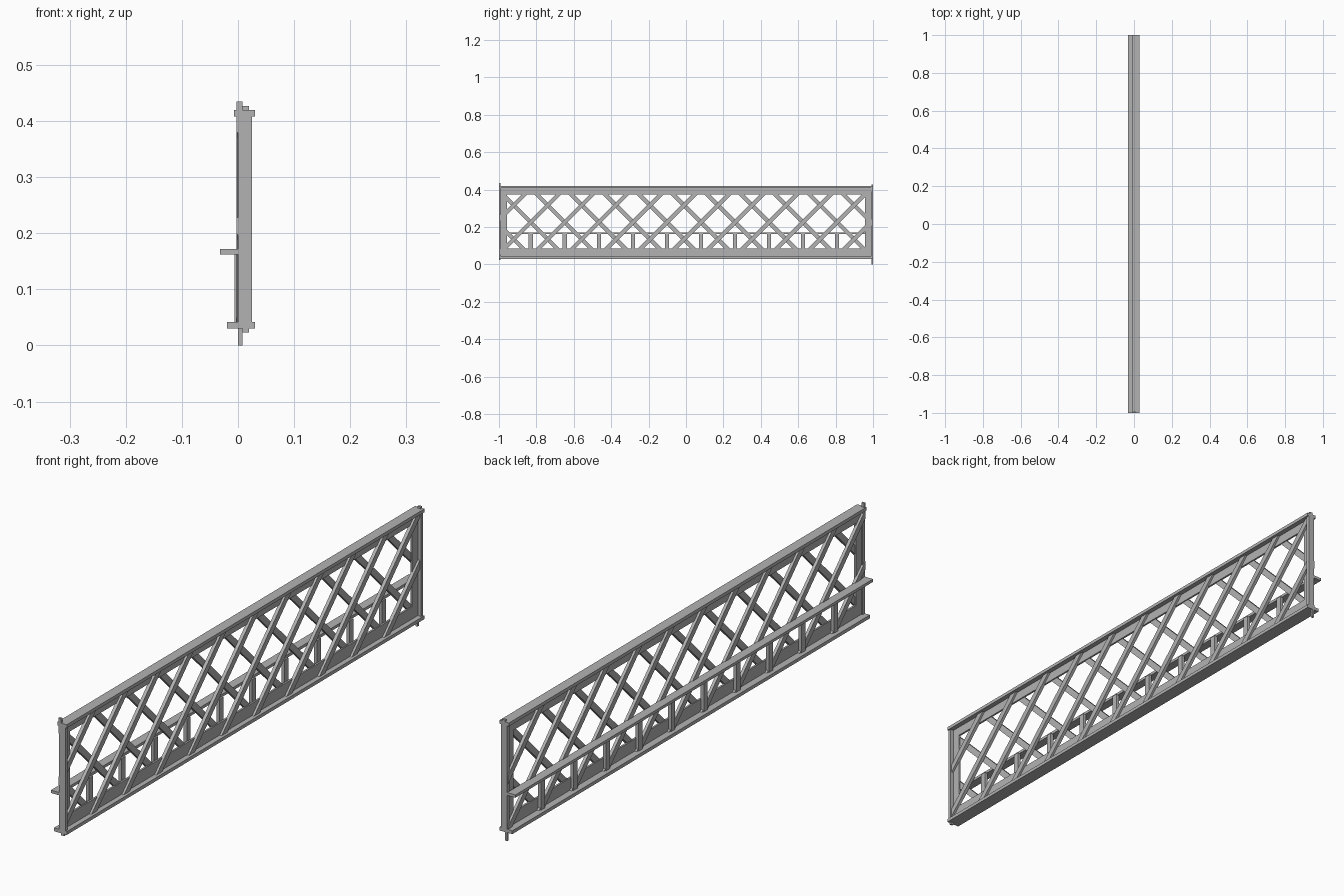
import bpy, bmesh
from mathutils import Vector

cube = bpy.data.objects.get("Cube")
if cube:
    bpy.data.objects.remove(cube, do_unlink=True)

grey = bpy.data.materials.new("light_grey")
grey.use_nodes = True
grey.diffuse_color = (0.45, 0.45, 0.45, 1)
grey.node_tree.nodes["Principled BSDF"].inputs["Base Color"].default_value = (0.45, 0.45, 0.45, 1)


def finish(name, bm):
    bmesh.ops.recalc_face_normals(bm, faces=bm.faces)
    mesh = bpy.data.meshes.new(name)
    bm.to_mesh(mesh)
    bm.free()
    mesh.materials.append(grey)
    obj = bpy.data.objects.new(name, mesh)
    bpy.context.collection.objects.link(obj)


def box(name, x, y, z):
    """Box given by its (low, high) range on each axis."""
    bm = bmesh.new()
    bmesh.ops.create_cube(bm, size=1)
    for v in bm.verts:
        v.co = [r[0] if c < 0 else r[1] for c, r in zip(v.co, (x, y, z))]
    finish(name, bm)


def brace(name, x, y_mid, lean):
    """Diagonal bar through (y_mid, CROSS_Z), trimmed to the frame."""
    half = 0.0155
    low, high = 0.036, 0.412
    bm = bmesh.new()
    ring = [(y_mid + lean * (z - CROSS_Z) + s * half, z)
            for z, s in ((low, -1), (low, 1), (high, 1), (high, -1))]
    face = bm.faces.new([bm.verts.new((x[0], y, z)) for y, z in ring])
    ext = bmesh.ops.extrude_face_region(bm, geom=[face])["geom"]
    for v in ext:
        if isinstance(v, bmesh.types.BMVert):
            v.co.x = x[1]
    for side in (-1, 1):
        cut = bmesh.ops.bisect_plane(
            bm, geom=bm.verts[:] + bm.edges[:] + bm.faces[:],
            plane_co=Vector((0, side * 0.999, 0)), plane_no=Vector((0, side, 0)),
            clear_outer=True)["geom_cut"]
        edges = [e for e in cut if isinstance(e, bmesh.types.BMEdge)]
        if edges:
            bmesh.ops.holes_fill(bm, edges=edges)
    finish(name, bm)


FULL = (-1, 1)
PITCH, FIRST, CROSS_Z = 0.182, -0.83, 0.226
BOARD, FRONT_BAR, REAR_BAR = (0.005, 0.012), (0.008, 0.02), (-0.003, 0.008)

# Rails and walkway ledge
box("top_rail", (-0.007, 0.03), FULL, (0.408, 0.42))
box("bottom_rail", (-0.02, 0.03), FULL, (0.03, 0.042))
box("ledge", (-0.032, 0), FULL, (0.162, 0.172))

# Frame boards around the opening
box("top_board", BOARD, FULL, (0.375, 0.409))
box("bottom_board", BOARD, FULL, (0.041, 0.085))
for side, word in ((-1, "front"), (1, "back")):
    def span(a, b):
        return tuple(sorted((side * a, side * b)))
    box(word + "_end_board", BOARD, span(0.957, 0.995), (0.08, 0.38))
    box(word + "_end_plate", (0, 0.025), span(0.988, 1), (0.035, 0.41))

# Crossing diagonal braces
for i in range(-1, 11):
    y = FIRST + i * PITCH
    brace(f"outer_brace_{i + 2}", FRONT_BAR, y, 1)
    brace(f"inner_brace_{i + 2}", REAR_BAR, y, -1)

# Short posts under the ledge
for i in range(10):
    y = FIRST + i * PITCH
    box(f"post_{i + 1}", (-0.006, 0.006), (y - 0.011, y + 0.011), (0.04, 0.164))

# Brace tips showing past the corners
box("front_top_tip", REAR_BAR, (-1, -0.992), (0.415, 0.435))
box("back_top_tip", FRONT_BAR, (0.992, 1), (0.415, 0.427))
box("front_bottom_tip", FRONT_BAR, (-1, -0.992), (0.023, 0.035))
box("back_bottom_tip", (0, 0.008), (0.992, 1), (0, 0.035))
